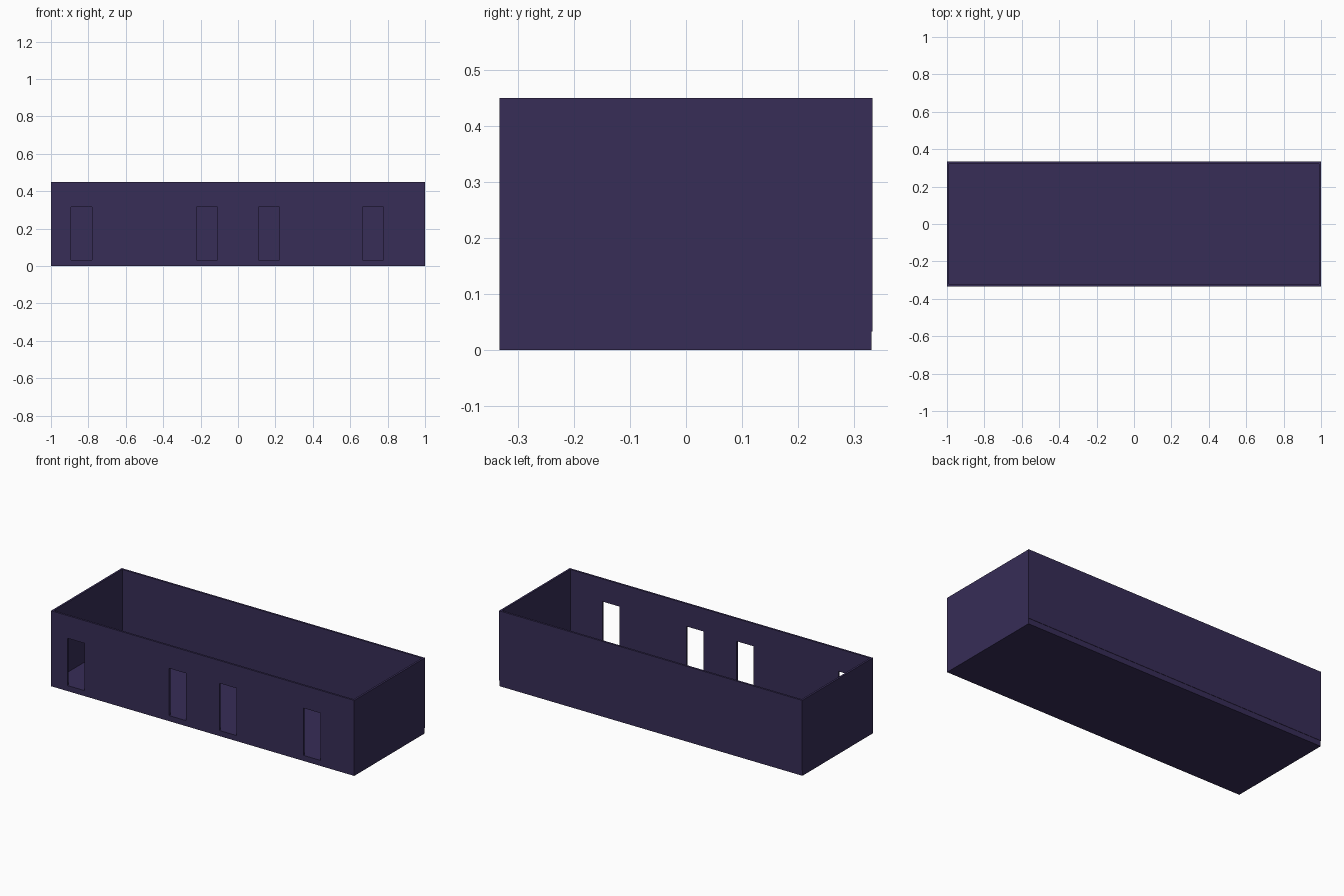
import bpy, bmesh
from mathutils import Vector

if "Cube" in bpy.data.objects:
    bpy.data.objects.remove(bpy.data.objects["Cube"])

HX, HY = 1.0, 0.333        # half length and half depth
FLOOR, TOP = 0.033, 0.45   # floor surface, wall top
T = 0.012                  # wall thickness
DOOR_W, DOOR_TOP = 0.112, 0.315
DOORS = [-0.892, -0.222, 0.11, 0.665]   # left edge of each doorway

mat = bpy.data.materials.new("dark_purple")
mat.diffuse_color = (0.038, 0.026, 0.095, 1)
mat.use_nodes = True
mat.node_tree.nodes["Principled BSDF"].inputs["Base Color"].default_value = mat.diffuse_color


def finish(name, bm):
    bmesh.ops.recalc_face_normals(bm, faces=bm.faces)
    me = bpy.data.meshes.new(name)
    bm.to_mesh(me)
    bm.free()
    me.materials.append(mat)
    ob = bpy.data.objects.new(name, me)
    bpy.context.collection.objects.link(ob)
    return ob


def box(name, lo, hi):
    bm = bmesh.new()
    bmesh.ops.create_cube(bm, size=1)
    lo, hi = Vector(lo), Vector(hi)
    for v in bm.verts:
        v.co = (lo + hi) / 2 + v.co * (hi - lo)
    return finish(name, bm)


# Floor slab, stopping just short of the back wall's outer face
box("floor", (-HX, -HY, 0), (HX, HY - 0.002, FLOOR))

# Plain back and end walls standing on the floor
box("back_wall", (-HX, HY - T, FLOOR), (HX, HY, TOP))
for side, name in ((-1, "left_wall"), (1, "right_wall")):
    xs = sorted((side * HX, side * (HX - T)))
    box(name, (xs[0], -HY + T, FLOOR), (xs[1], HY - T, TOP))

# Front wall: outline notched by the four doorways, extruded to thickness
outline = [(-HX, TOP), (-HX, FLOOR)]
for x in DOORS:
    outline += [(x, FLOOR), (x, DOOR_TOP),
                (x + DOOR_W, DOOR_TOP), (x + DOOR_W, FLOOR)]
outline += [(HX, FLOOR), (HX, TOP)]
bm = bmesh.new()
face = bm.faces.new([bm.verts.new((x, -HY, z)) for x, z in outline])
ext = bmesh.ops.extrude_face_region(bm, geom=[face], use_keep_orig=True)
bmesh.ops.translate(bm, vec=(0, T, 0),
                    verts=[g for g in ext["geom"] if isinstance(g, bmesh.types.BMVert)])
finish("front_wall", bm)
